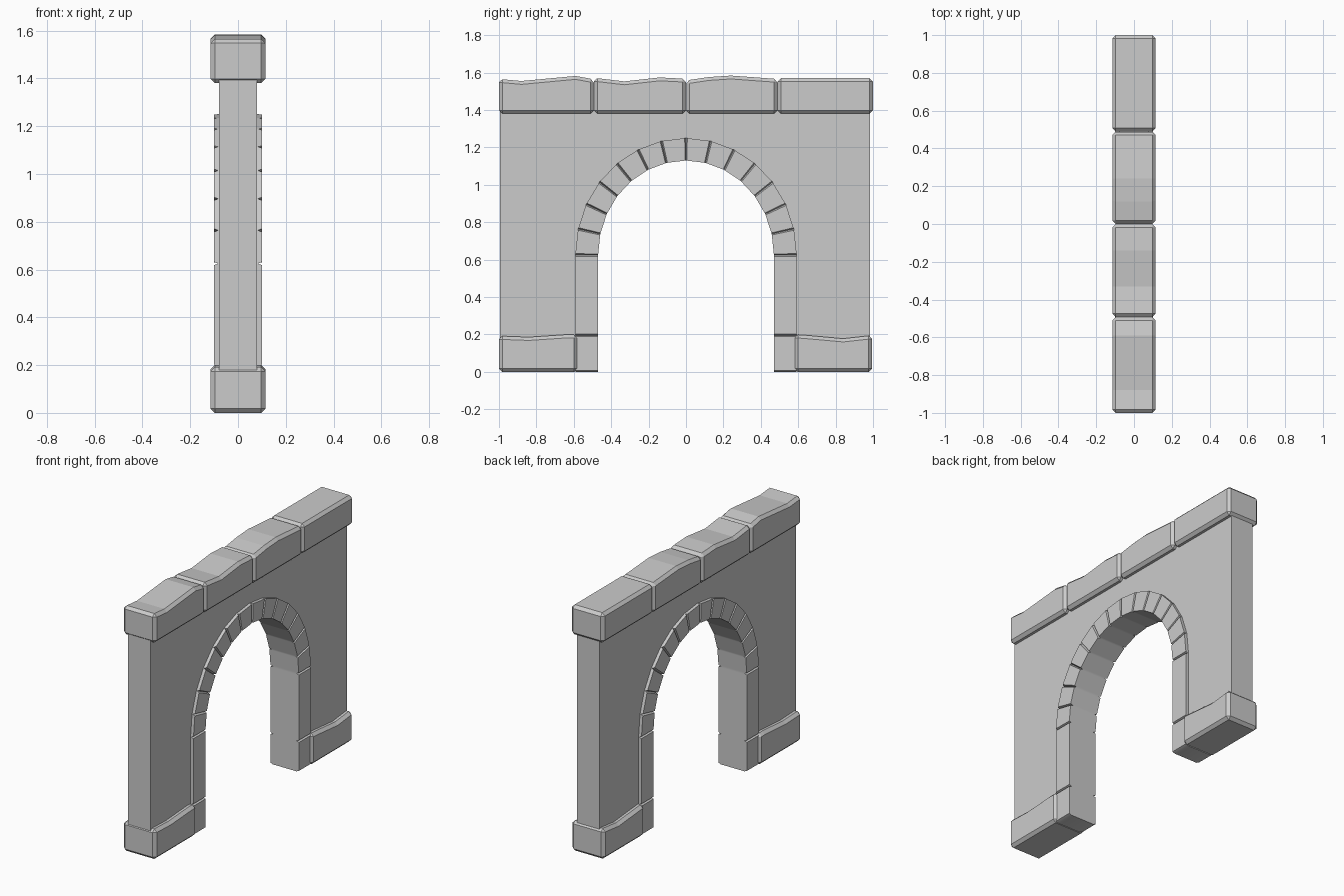
import bpy, bmesh, math

if "Cube" in bpy.data.objects:
    bpy.data.objects.remove(bpy.data.objects["Cube"])


def add_object(name, bm):
    bmesh.ops.recalc_face_normals(bm, faces=bm.faces[:])
    mesh = bpy.data.meshes.new(name)
    bm.to_mesh(mesh)
    bm.free()
    ob = bpy.data.objects.new(name, mesh)
    bpy.context.collection.objects.link(ob)
    return ob


def extrude_profile(name, pts, x0, x1, bevel=0):
    """Extrude a closed (y, z) outline along x, with optional chamfered edges."""
    bm = bmesh.new()
    a = [bm.verts.new((x0, y, z)) for y, z in pts]
    b = [bm.verts.new((x1, y, z)) for y, z in pts]
    bm.faces.new(a)
    bm.faces.new(b)
    n = len(pts)
    for i in range(n):
        j = (i + 1) % n
        bm.faces.new((a[i], a[j], b[j], b[i]))
    ob = add_object(name, bm)
    if bevel:
        m = ob.modifiers.new("chamfer", 'BEVEL')
        m.width = bevel
        m.segments = 1
        m.limit_method = 'ANGLE'
        m.angle_limit = math.radians(40)
    return ob


def stone(name, top, z0):
    """Chamfered block with an uneven top line."""
    pts = [(top[0][0], z0), (top[-1][0], z0)] + top[::-1]
    return extrude_profile(name, pts, -0.115, 0.115, 0.018)


SPRING, STONES = 0.625, 14


def arch(ry, rz):
    return [(-ry * math.cos(math.pi * i / STONES),
             SPRING + rz * math.sin(math.pi * i / STONES))
            for i in range(STONES + 1)]


# Wall panel with the arched opening (edge hidden inside the arch ring)
opening = arch(0.53, 0.565)
wall = [(-0.995, 0.05), (-0.53, 0.05)] + opening + \
       [(0.53, 0.05), (0.985, 0.05), (0.985, 1.43), (-0.995, 1.43)]
extrude_profile("wall", wall, -0.08, 0.08)

# Coping stones
caps = [
    [(-1.0, 1.566), (-0.88, 1.555), (-0.59, 1.582), (-0.493, 1.564)],
    [(-0.492, 1.572), (-0.33, 1.553), (-0.14, 1.574), (-0.001, 1.567)],
    [(0.0, 1.558), (0.12, 1.576), (0.24, 1.584), (0.488, 1.566)],
    [(0.489, 1.57), (1.0, 1.57)],
]
for i, top in enumerate(caps):
    stone(f"coping_stone_{i + 1}", top, 1.38)

# Plinth stones
stone("plinth_left", [(-1.0, 0.192), (-0.84, 0.186), (-0.63, 0.2), (-0.58, 0.198)], 0)
stone("plinth_right", [(0.58, 0.2), (0.64, 0.196), (0.84, 0.178), (0.995, 0.195)], 0)

# Arch ring: one sweep whose section narrows at every joint to form V grooves
def path(ry, rz):
    return [(-ry, 0.0), (-ry, 0.195)] + arch(ry, rz) + [(ry, 0.195), (ry, 0.0)]


inner, outer = path(0.47, 0.505), path(0.592, 0.625)


def lerp(p, q, t):
    return (p[0] + (q[0] - p[0]) * t, p[1] + (q[1] - p[1]) * t)


sections = []
for i in range(len(inner) - 1):
    t = 0.007 / math.dist(outer[i], outer[i + 1])
    for f, w in ((0, 0.083), (t, 0.1), (1 - t, 0.1)):
        sections.append((lerp(inner[i], inner[i + 1], f),
                         lerp(outer[i], outer[i + 1], f), w))
sections.append((inner[-1], outer[-1], 0.083))

bm = bmesh.new()
rings = []
for (iy, iz), (oy, oz), w in sections:
    rings.append([bm.verts.new(c) for c in
                  ((-w, iy, iz), (w, iy, iz), (w, oy, oz), (-w, oy, oz))])
for a, b in zip(rings, rings[1:]):
    for k in range(4):
        j = (k + 1) % 4
        bm.faces.new((a[k], a[j], b[j], b[k]))
bm.faces.new(rings[0])
bm.faces.new(rings[-1])
ring = add_object("arch_stones", bm)
for p in ring.data.polygons:
    p.use_smooth = True
ring.data.set_sharp_from_angle(angle=math.radians(30))
